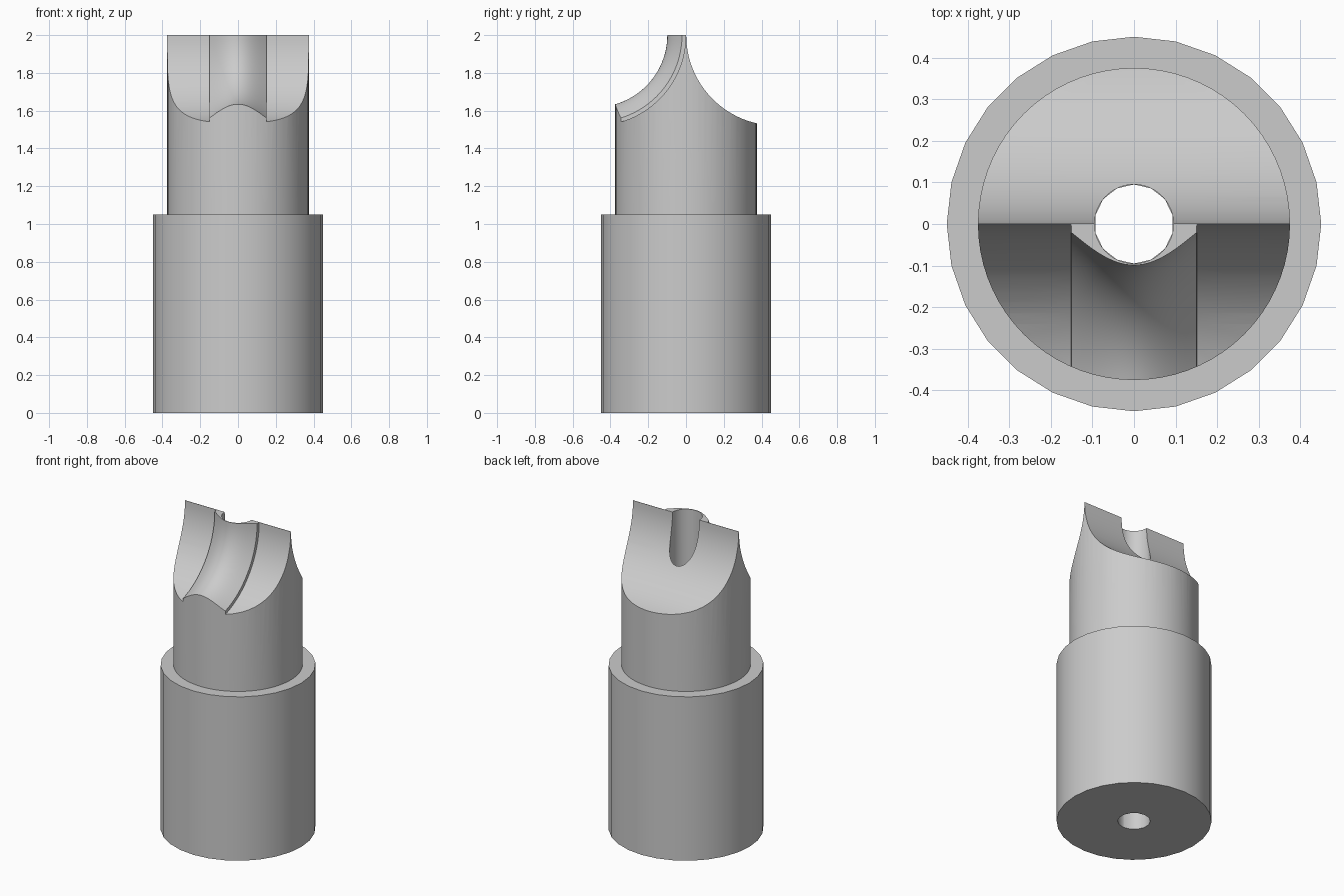
import bpy, bmesh, math

if "Cube" in bpy.data.objects:
    bpy.data.objects.remove(bpy.data.objects["Cube"])

steel = bpy.data.materials.new("steel grey")
steel.diffuse_color = (0.6, 0.6, 0.6, 1)
steel.use_nodes = True
steel.node_tree.nodes["Principled BSDF"].inputs["Base Color"].default_value = steel.diffuse_color


def cylinder(name, radius, z0, z1, sides):
    bpy.ops.mesh.primitive_cylinder_add(vertices=sides, radius=radius, depth=z1 - z0,
                                        location=(0, 0, (z0 + z1) / 2))
    ob = bpy.context.object
    ob.name = name
    ob.data.materials.append(steel)
    return ob


def combine(ob, tool, operation):
    bpy.context.view_layer.objects.active = ob
    mod = ob.modifiers.new(operation, 'BOOLEAN')
    mod.operation = operation
    mod.solver = 'EXACT'
    mod.object = tool
    bpy.ops.object.modifier_apply(modifier=mod.name)
    bpy.data.objects.remove(tool, do_unlink=True)


def smooth(ob):
    bpy.ops.object.select_all(action='DESELECT')
    ob.select_set(True)
    bpy.context.view_layer.objects.active = ob
    bpy.ops.object.shade_smooth_by_angle(angle=math.radians(30))


# Wide base collar with through bore
base = cylinder("base_collar", 0.45, 0, 1.05, 28)
combine(base, cylinder("base_bore", 0.095, -0.1, 1.2, 14), 'DIFFERENCE')
smooth(base)

# Wedge envelope: hollow-ground front and back, with a swelling rib on the front
CENTER, HALF_RIB, STEPS = 0.48, 0.15, 24


def section(x, rise):
    """Closed y-z outline of the wedge at x; rise lifts the front surface."""
    arc = [math.radians(90 * i / STEPS) for i in range(STEPS + 1)]
    rf, rb = CENTER - 0.001 - rise, CENTER - 0.001
    front = [(-CENTER + rf * math.sin(a), 2 - rf * math.cos(a)) for a in arc]
    back = [(CENTER - rb * math.sin(a), 2 - rb * math.cos(a)) for a in reversed(arc)]
    pts = [(-0.6, 0.9), (-0.6, 2 - rf)] + front + back + [(0.6, 2 - rb), (0.6, 0.9)]
    return [(x, y, z) for y, z in pts]


rib_x = [HALF_RIB * (i / 12 - 1) for i in range(25)]
rib = [(x, 0.02 + 0.078 * math.cos(math.pi * x / (2 * HALF_RIB))) for x in rib_x]
outer = HALF_RIB + 0.001
stations = [(-0.5, 0), (-outer, 0)] + rib + [(outer, 0), (0.5, 0)]

bm = bmesh.new()
rings = [[bm.verts.new(p) for p in section(x, r)] for x, r in stations]
for a, b in zip(rings, rings[1:]):
    for i in range(len(a)):
        j = (i + 1) % len(a)
        bm.faces.new((a[i], a[j], b[j], b[i]))
bm.faces.new(rings[0])
bm.faces.new(rings[-1])
bmesh.ops.recalc_face_normals(bm, faces=bm.faces)
mesh = bpy.data.meshes.new("wedge_envelope")
bm.to_mesh(mesh)
bm.free()
mesh.materials.append(steel)
wedge = bpy.data.objects.new("wedge_envelope", mesh)
bpy.context.collection.objects.link(wedge)

# Round tip shaped by the wedge, then bored through
tip = cylinder("wedge_tip", 0.375, 1.05, 2.3, 72)
combine(tip, wedge, 'INTERSECT')
combine(tip, cylinder("tip_bore", 0.095, 0.9, 2.4, 40), 'DIFFERENCE')
smooth(tip)
